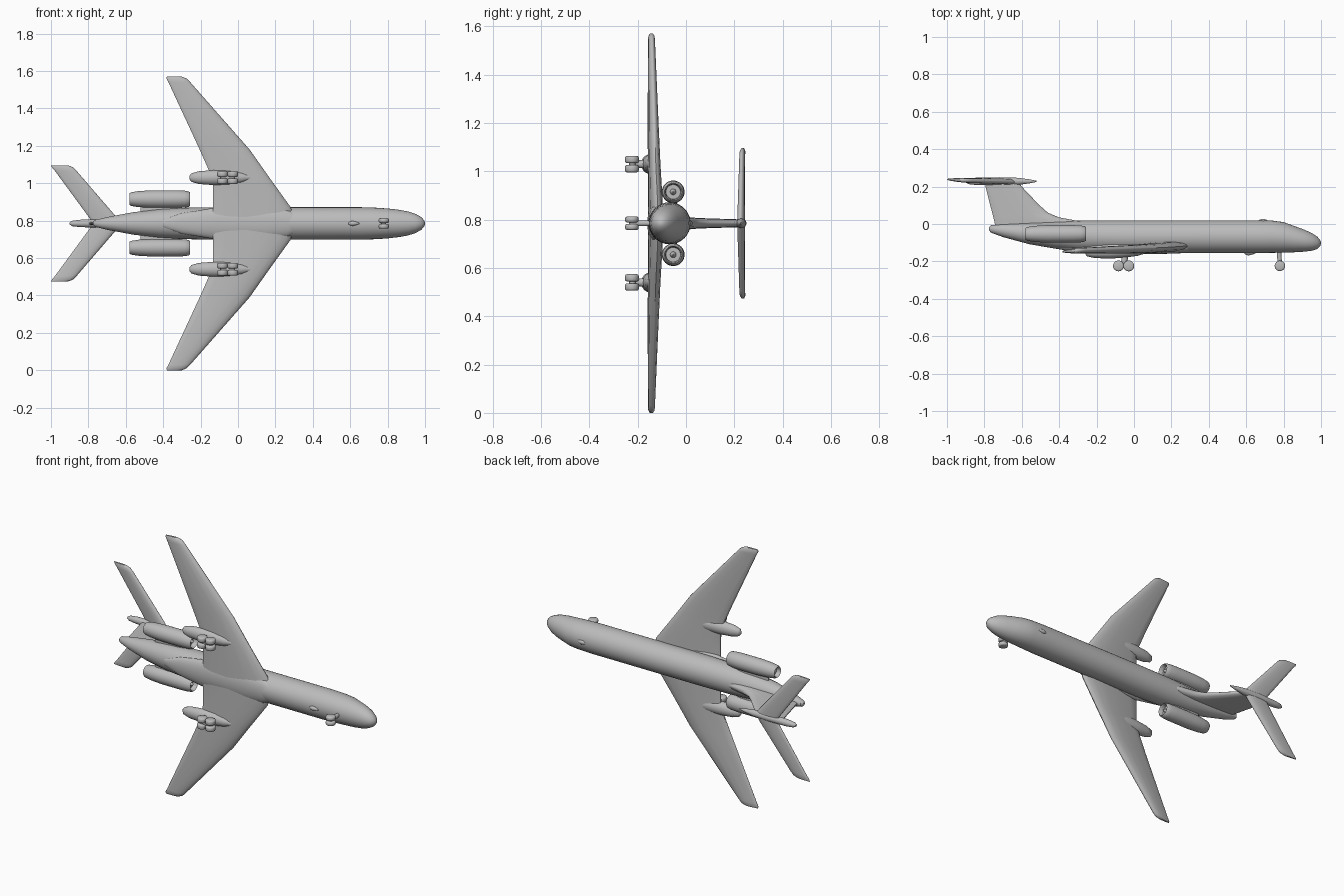
import bpy, bmesh, math
from mathutils import Vector

cube = bpy.data.objects.get("Cube")
if cube:
    bpy.data.objects.remove(cube, do_unlink=True)

grey = bpy.data.materials.new("plain grey")
grey.use_nodes = True
COL = (0.5, 0.5, 0.5, 1)
grey.diffuse_color = COL
grey.node_tree.nodes["Principled BSDF"].inputs["Base Color"].default_value = COL

MID = 0.785            # height of the fuselage axis; the aircraft rests on a wing tip


def loft(name, rings, angle=40):
    """Skin a list of equal-length point rings and cap both ends."""
    bm = bmesh.new()
    loops = [[bm.verts.new(p) for p in ring] for ring in rings]
    n = len(loops[0])
    for a, b in zip(loops, loops[1:]):
        for i in range(n):
            j = (i + 1) % n
            bm.faces.new((a[i], a[j], b[j], b[i]))
    bm.faces.new(loops[0][::-1])
    bm.faces.new(loops[-1])
    bmesh.ops.recalc_face_normals(bm, faces=bm.faces)
    me = bpy.data.meshes.new(name)
    bm.to_mesh(me)
    bm.free()
    me.materials.append(grey)
    ob = bpy.data.objects.new(name, me)
    bpy.context.collection.objects.link(ob)
    bpy.ops.object.select_all(action='DESELECT')
    ob.select_set(True)
    bpy.context.view_layer.objects.active = ob
    bpy.ops.object.shade_smooth_by_angle(angle=math.radians(angle))
    return ob


def body(name, sections, z=MID, n=32, angle=40):
    """Body along x from sections (x, top y, bottom y, half width)."""
    rings = []
    for x, top, bot, hw in sections:
        c, r = (top + bot) / 2, (top - bot) / 2
        rings.append([(x, c + r * math.cos(t), z + hw * math.sin(t))
                      for t in (2 * math.pi * i / n for i in range(n))])
    return loft(name, rings, angle)


def round_body(name, profile, y, z):
    """Round body along x from (x, radius) pairs."""
    return body(name, [(x, y + r, y - r, r) for x, r in profile], z)


# Half thickness along the chord, leading edge first
FOIL = [(0, 0), (0.015, 0.3), (0.06, 0.62), (0.16, 0.9), (0.35, 1), (0.6, 0.88),
        (0.85, 0.6), (0.97, 0.4), (1, 0.15)]


def foil(lead, trail, thick):
    """Outline of a wing section as (x, offset) around a straight chord."""
    side = [(lead + (trail - lead) * u, t * thick / 2) for u, t in FOIL]
    return side + [(x, -t) for x, t in reversed(side[1:])]


def span_surface(name, sections, tilt):
    """Symmetric wing; sections (span, lead x, trail x, mid y, thickness), tilt = slope in x."""
    full = [(-s[0],) + s[1:] for s in reversed(sections)] + sections
    rings = []
    for s, le, te, y, t in full:
        xm = (le + te) / 2
        rings.append([(x, y + d + tilt * (x - xm), MID + s) for x, d in foil(le, te, t)])
    return loft(name, rings, 50)


def rod(name, a, b, r, n=20, bevel=0.0):
    """Round rod or wheel between two points, with optional rounded rims."""
    a, b = Vector(a), Vector(b)
    d = (b - a).normalized()
    u = d.orthogonal().normalized()
    v = d.cross(u)
    ends = [(a, r - bevel), (a + d * bevel * 0.3, r - bevel * 0.3), (a + d * bevel, r),
            (b - d * bevel, r), (b - d * bevel * 0.3, r - bevel * 0.3), (b, r - bevel)]
    if not bevel:
        ends = [(a, r), (b, r)]
    return loft(name, [[c + q * (u * math.cos(t) + v * math.sin(t))
                        for t in (2 * math.pi * i / n for i in range(n))]
                       for c, q in ends], 50)


# Fuselage, from tail cone to drooped nose
body("fuselage", [
    (-0.775, -0.018, -0.034, 0.008), (-0.765, -0.006, -0.046, 0.018),
    (-0.70, 0.0, -0.070, 0.034), (-0.56, 0.008, -0.108, 0.060),
    (-0.42, 0.014, -0.132, 0.076), (-0.28, 0.018, -0.148, 0.084),
    (-0.10, 0.019, -0.155, 0.087), (0.65, 0.019, -0.155, 0.087),
    (0.74, 0.018, -0.154, 0.084), (0.80, 0.010, -0.153, 0.080),
    (0.86, -0.012, -0.151, 0.073), (0.91, -0.030, -0.148, 0.064),
    (0.95, -0.048, -0.143, 0.051), (0.98, -0.068, -0.134, 0.034),
    (0.995, -0.085, -0.119, 0.017), (1.0, -0.097, -0.107, 0.005)])

# Belly fairing blending the wing into the fuselage
body("belly_fairing", [
    (-0.40, -0.125, -0.135, 0.02), (-0.30, -0.100, -0.152, 0.055),
    (-0.12, -0.09, -0.160, 0.085), (0.15, -0.09, -0.160, 0.088),
    (0.26, -0.09, -0.156, 0.075), (0.33, -0.10, -0.148, 0.04)])

# Swept main wing
span_surface("main_wing", [
    (0.0, 0.300, -0.134, -0.130, 0.056), (0.085, 0.283, -0.134, -0.130, 0.056),
    (0.235, 0.175, -0.134, -0.134, 0.050), (0.395, 0.062, -0.205, -0.138, 0.044),
    (0.755, -0.255, -0.372, -0.144, 0.029), (0.775, -0.275, -0.383, -0.144, 0.026),
    (0.785, -0.300, -0.380, -0.144, 0.012)], 0.06)

# Fin with a forward dorsal fillet
fin = [(-0.04, -0.20, -0.735, 0.050), (0.015, -0.29, -0.747, 0.050),
       (0.035, -0.40, -0.752, 0.046), (0.060, -0.46, -0.758, 0.043),
       (0.10, -0.505, -0.769, 0.040), (0.18, -0.582, -0.789, 0.035),
       (0.23, -0.625, -0.80, 0.032)]
loft("tail_fin", [[(x, y, MID + d) for x, d in foil(le, te, t)]
                  for y, le, te, t in fin], 50)

# Tailplane on top of the fin, with its bullet fairing
span_surface("tailplane", [
    (0.0, -0.625, -0.775, 0.229, 0.032), (0.04, -0.655, -0.802, 0.230, 0.031),
    (0.28, -0.862, -0.978, 0.234, 0.024), (0.300, -0.882, -0.995, 0.235, 0.022),
    (0.311, -0.910, -1.0, 0.236, 0.010)], -0.06)
round_body("tail_bullet", [
    (-0.90, 0.006), (-0.885, 0.015), (-0.84, 0.020), (-0.72, 0.022),
    (-0.62, 0.019), (-0.56, 0.011), (-0.52, 0.003)], 0.228, MID)

for side, label in ((1, "upper"), (-1, "lower")):
    # Rear engine with recessed intake and exhaust
    ez, ey = MID + side * 0.130, -0.053
    round_body(label + "_engine", [
        (-0.555, 0.024), (-0.574, 0.027), (-0.579, 0.032), (-0.570, 0.037),
        (-0.53, 0.043), (-0.46, 0.047), (-0.33, 0.047), (-0.285, 0.045),
        (-0.263, 0.041), (-0.257, 0.036), (-0.263, 0.032), (-0.285, 0.030)], ey, ez)
    round_body(label + "_engine_spinner", [
        (-0.30, 0.014), (-0.28, 0.012), (-0.268, 0.007), (-0.262, 0.002)], ey, ez)
    # Engine pylon
    loft(label + "_engine_pylon", [
        [(x, ey + d, MID + side * s) for x, d in foil(-0.30, -0.52, 0.03)]
        for s in (0.04, 0.11)], 50)

    # Wing pod holding the main gear
    gz = MID + side * 0.245
    body(label + "_gear_pod", [
        (-0.26, -0.150, -0.162, 0.008), (-0.25, -0.138, -0.173, 0.022),
        (-0.21, -0.126, -0.182, 0.034), (-0.13, -0.118, -0.185, 0.040),
        (-0.05, -0.115, -0.180, 0.038), (0.02, -0.118, -0.170, 0.028),
        (0.07, -0.130, -0.155, 0.010)], gz, 24)
    # Main gear strut, bogie beam and paired wheels
    rod(label + "_main_strut", (-0.045, -0.15, gz), (-0.055, -0.222, gz), 0.017)
    rod(label + "_bogie_beam", (-0.09, -0.222, gz), (-0.025, -0.222, gz), 0.014)
    for x, pos in ((-0.083, "rear"), (-0.028, "front")):
        rod(f"{label}_{pos}_axle", (x, -0.222, gz - 0.02), (x, -0.222, gz + 0.02), 0.013)
        for k, end in ((-1, "inner"), (1, "outer")):
            rod(f"{label}_{pos}_{end}_wheel", (x, -0.224, gz + k * 0.004),
                (x, -0.224, gz + k * 0.034), 0.029, 24, 0.008)

# Nose gear
rod("nose_strut", (0.775, -0.14, MID), (0.78, -0.222, MID), 0.012)
rod("nose_axle", (0.78, -0.224, MID - 0.02), (0.78, -0.224, MID + 0.02), 0.012)
for k, end in ((-1, "lower"), (1, "upper")):
    rod(f"nose_{end}_wheel", (0.78, -0.224, MID + k * 0.003),
        (0.78, -0.224, MID + k * 0.028), 0.028, 24, 0.008)

# Small blisters under and above the forward fuselage
round_body("belly_blister", [(0.59, 0.003), (0.60, 0.011), (0.615, 0.013),
                             (0.635, 0.008), (0.65, 0.002)], -0.155, MID)
round_body("roof_blister", [(0.66, 0.003), (0.675, 0.011), (0.69, 0.013),
                            (0.71, 0.008), (0.725, 0.002)], 0.014, MID)
